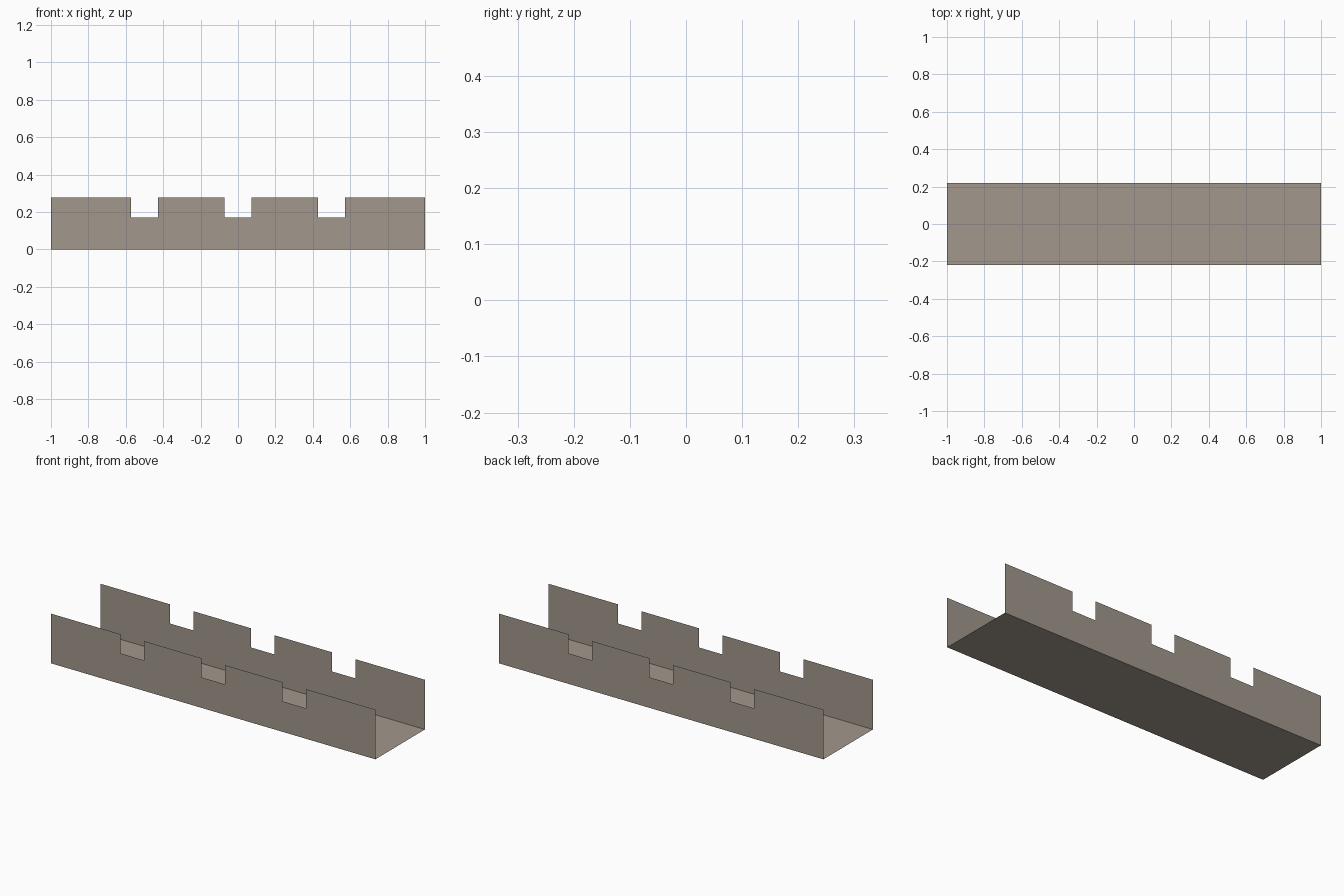
import bpy

if "Cube" in bpy.data.objects:
    bpy.data.objects.remove(bpy.data.objects["Cube"])

HALF_WIDTH = 0.218
TOP = 0.277
NOTCH_Z = 0.17
NOTCH_HALF = 0.073
NOTCHES = (-0.5, 0.0, 0.5)

stone = bpy.data.materials.new("warm grey stone")
stone.diffuse_color = (0.36, 0.31, 0.265, 1.0)
stone.use_nodes = True
stone.node_tree.nodes["Principled BSDF"].inputs["Base Color"].default_value = stone.diffuse_color


def make_sheet(name, verts, faces):
    mesh = bpy.data.meshes.new(name)
    mesh.from_pydata(verts, [], faces)
    mesh.materials.append(stone)
    obj = bpy.data.objects.new(name, mesh)
    bpy.context.collection.objects.link(obj)
    return obj


# Walkway floor: a single thin sheet
make_sheet("walkway_floor",
           [(-1, -HALF_WIDTH, 0), (1, -HALF_WIDTH, 0),
            (1, HALF_WIDTH, 0), (-1, HALF_WIDTH, 0)],
           [(0, 1, 2, 3)])

# Battlement walls: full lower band with raised merlons between notches
xs = [-1.0]
for c in NOTCHES:
    xs += [c - NOTCH_HALF, c + NOTCH_HALF]
xs.append(1.0)

for name, side in (("front_wall", -1), ("back_wall", 1)):
    y = side * HALF_WIDTH
    verts = [(x, y, z) for z in (0.0, NOTCH_Z, TOP) for x in xs]
    n = len(xs)
    faces = []
    for i in range(n - 1):
        for row in (0, 1):
            if row == 1 and i % 2 == 1:
                continue  # open notch
            a = row * n + i
            quad = (a, a + 1, a + n + 1, a + n)
            faces.append(quad if side < 0 else quad[::-1])
    make_sheet(name, verts, faces)
